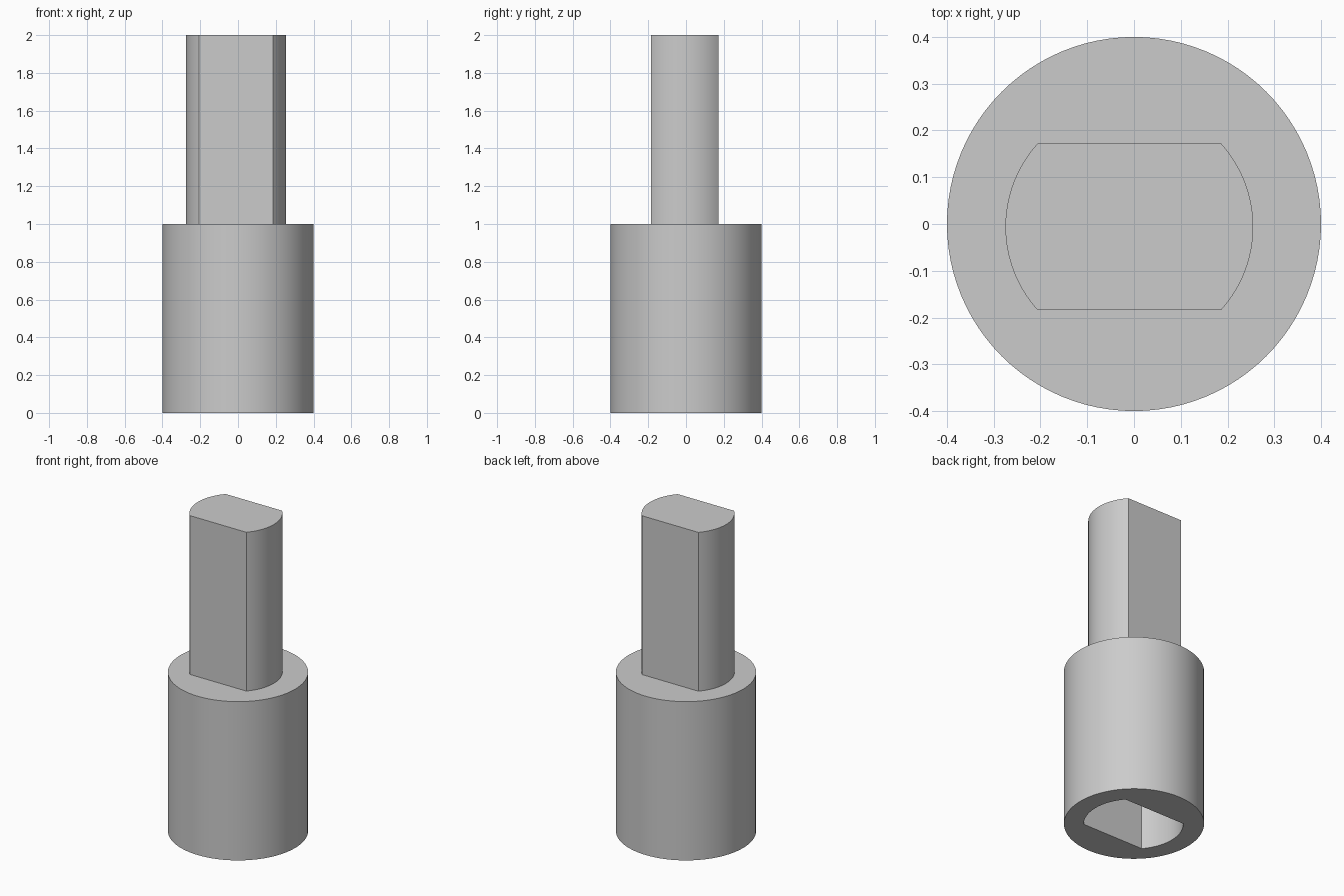
import bpy
import bmesh
import math

if "Cube" in bpy.data.objects:
    bpy.data.objects.remove(bpy.data.objects["Cube"], do_unlink=True)

grey = bpy.data.materials.new("plain_grey")
grey.use_nodes = True
colour = (0.6, 0.6, 0.6, 1)
grey.diffuse_color = colour
grey.node_tree.nodes["Principled BSDF"].inputs["Base Color"].default_value = colour


def round_profile(radius, steps=96):
    """Full circle."""
    turn = math.tau / steps
    return [(radius * math.cos(i * turn), radius * math.sin(i * turn)) for i in range(steps)]


def double_flat_profile(radius, half_depth, steps=32):
    """Circle cut by two flats facing front and back."""
    limit = math.asin(half_depth / radius)
    points = []
    for start in (-limit, math.pi - limit):
        for i in range(steps + 1):
            a = start + 2 * limit * i / steps
            points.append((radius * math.cos(a), radius * math.sin(a)))
    return points


def prism(name, profile, bottom, top, centre=(0, 0)):
    """Extrude a flat outline from one height to another."""
    bm = bmesh.new()
    face = bm.faces.new([bm.verts.new((x, y, bottom)) for x, y in profile])
    moved = bmesh.ops.extrude_face_region(bm, geom=[face], use_keep_orig=True)
    verts = [g for g in moved["geom"] if isinstance(g, bmesh.types.BMVert)]
    bmesh.ops.translate(bm, verts=verts, vec=(0, 0, top - bottom))
    bmesh.ops.recalc_face_normals(bm, faces=bm.faces)
    mesh = bpy.data.meshes.new(name)
    bm.to_mesh(mesh)
    bm.free()
    mesh.materials.append(grey)
    obj = bpy.data.objects.new(name, mesh)
    obj.location = (*centre, 0)
    bpy.context.collection.objects.link(obj)
    return obj


def smooth(obj):
    bpy.ops.object.select_all(action="DESELECT")
    obj.select_set(True)
    bpy.context.view_layer.objects.active = obj
    bpy.ops.object.shade_smooth_by_angle(angle=math.radians(20))


# Round body and the double-flat peg standing on it
body = prism("body", round_profile(0.4), 0, 1)
peg = prism("peg", double_flat_profile(0.265, 0.178), 0.98, 2, (-0.01, -0.006))

# Matching blind socket in the underside
cutter = prism("socket_cutter", double_flat_profile(0.284, 0.185), -0.1, 0.9, (0, -0.004))
cut = body.modifiers.new("socket", "BOOLEAN")
cut.operation = "DIFFERENCE"
cut.solver = "EXACT"
cut.object = cutter
bpy.context.view_layer.objects.active = body
bpy.ops.object.modifier_apply(modifier=cut.name)
bpy.data.objects.remove(cutter, do_unlink=True)

for part in (body, peg):
    smooth(part)
